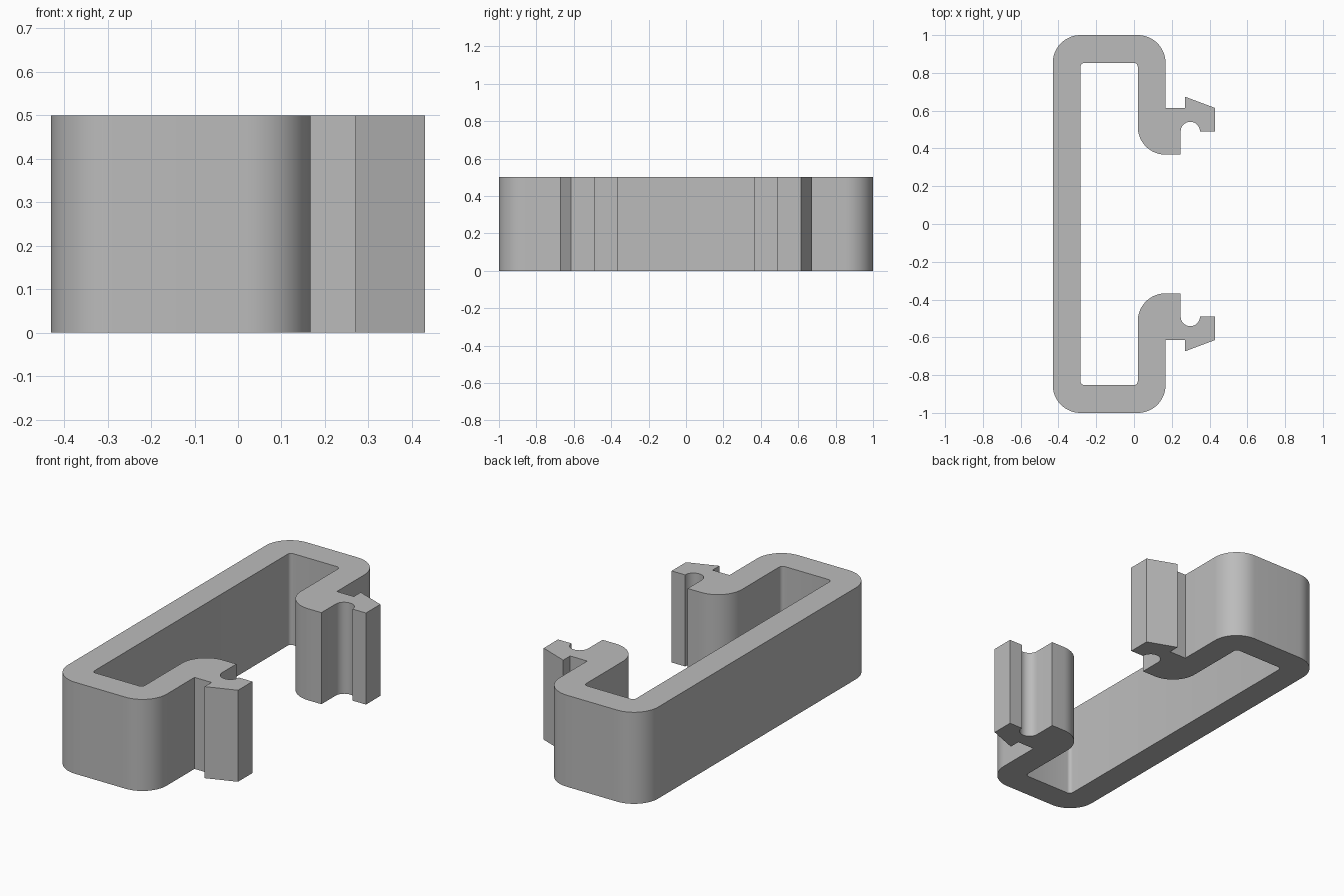
import bpy, bmesh, math

cube = bpy.data.objects.get("Cube")
if cube:
    bpy.data.objects.remove(cube)

HEIGHT = 0.5
R_OUT, R_IN, R_NOTCH = 0.147, 0.02, 0.051


def arc(cx, cy, r, start, end, steps):
    """Points along an arc, angles in degrees."""
    angles = [math.radians(start + (end - start) * i / steps) for i in range(steps + 1)]
    return [(cx + r * math.cos(a), cy + r * math.sin(a)) for a in angles]


# Back half of the clip outline, from the outer wall round the hook to the inner wall
half = arc(-0.283, 0.853, R_OUT, 180, 90, 16)            # outer corners
half += arc(0.02, 0.853, R_OUT, 90, 0, 16)
half += [(0.167, 0.614), (0.27, 0.614), (0.27, 0.674),   # barbed tip
         (0.43, 0.614), (0.43, 0.49)]
half += arc(0.298, 0.49, R_NOTCH, 0, 180, 16)            # round notch
half += [(0.247, 0.367)]
half += arc(0.167, 0.367 + R_OUT, R_OUT, 270, 180, 16)   # rounded elbow
half += arc(0.0, 0.833, R_IN, 0, 90, 5)                  # inner corners
half += arc(-0.263, 0.833, R_IN, 90, 180, 5)

# Mirror to the front half and extrude upward
outline = half + [(x, -y) for x, y in reversed(half)]
bm = bmesh.new()
base = bm.faces.new([bm.verts.new((x, y, 0)) for x, y in outline])
top = bmesh.ops.extrude_face_region(bm, geom=[base], use_keep_orig=True)
bmesh.ops.translate(bm, vec=(0, 0, HEIGHT),
                    verts=[v for v in top["geom"] if isinstance(v, bmesh.types.BMVert)])
bmesh.ops.recalc_face_normals(bm, faces=bm.faces)
mesh = bpy.data.meshes.new("snap_clip")
bm.to_mesh(mesh)
bm.free()

clip = bpy.data.objects.new("snap_clip", mesh)
bpy.context.collection.objects.link(clip)

# Plain grey plastic
grey = bpy.data.materials.new("grey_plastic")
grey.use_nodes = True
colour = (0.5, 0.5, 0.5, 1)
grey.diffuse_color = colour
grey.node_tree.nodes["Principled BSDF"].inputs["Base Color"].default_value = colour
mesh.materials.append(grey)

# Smooth rounded walls with crisp edges
bpy.ops.object.select_all(action="DESELECT")
clip.select_set(True)
bpy.context.view_layer.objects.active = clip
bpy.ops.object.shade_smooth_by_angle(angle=math.radians(30))
